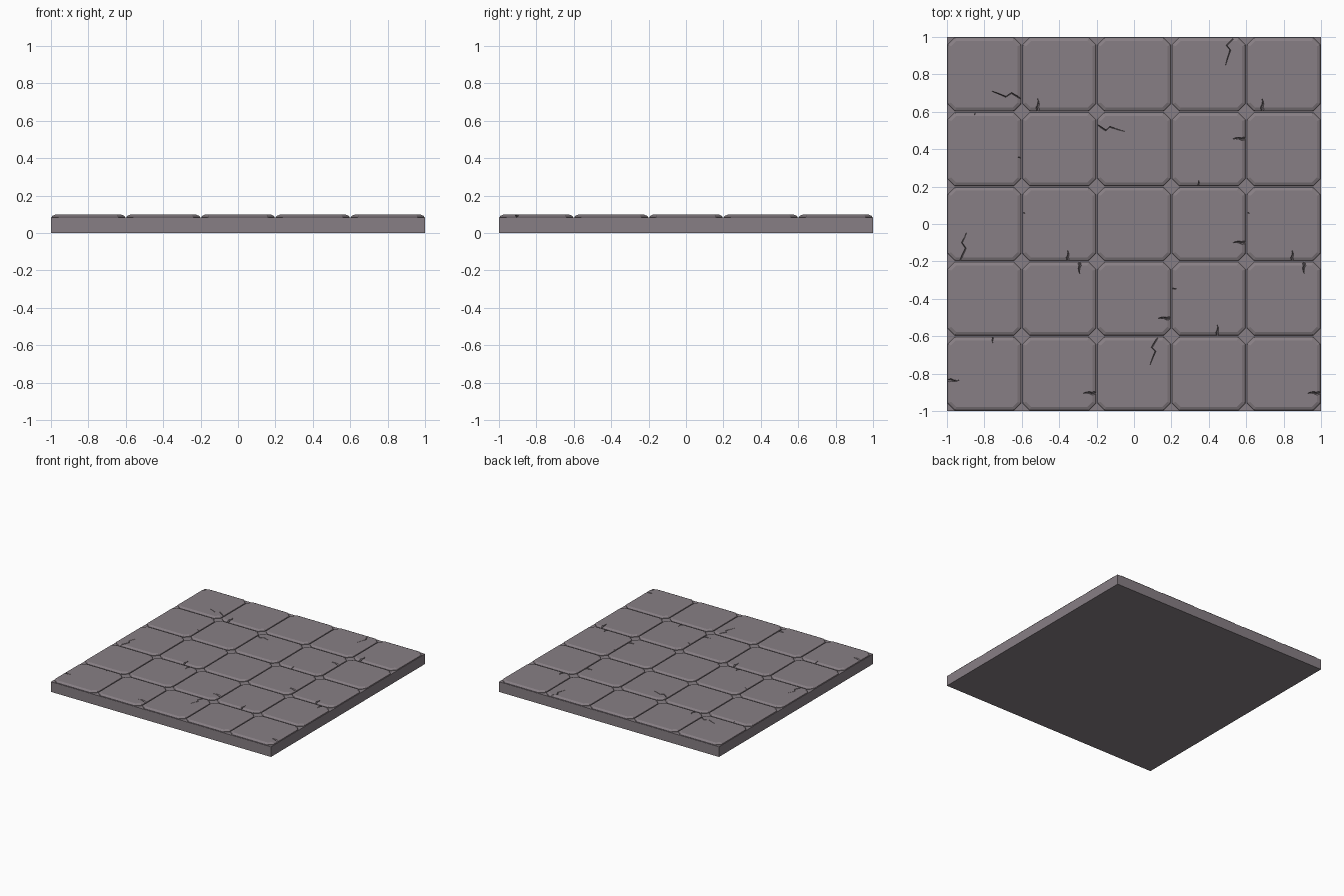
import bpy, bmesh
from mathutils import Vector

if "Cube" in bpy.data.objects:
    bpy.data.objects.remove(bpy.data.objects["Cube"])

stone = bpy.data.materials.new("grey_purple_stone")
stone.diffuse_color = (0.245, 0.212, 0.232, 1)
stone.use_nodes = True
stone.node_tree.nodes["Principled BSDF"].inputs["Base Color"].default_value = stone.diffuse_color


def make_object(name, bm):
    bmesh.ops.recalc_face_normals(bm, faces=bm.faces[:])
    mesh = bpy.data.meshes.new(name)
    bm.to_mesh(mesh)
    bm.free()
    mesh.materials.append(stone)
    ob = bpy.data.objects.new(name, mesh)
    bpy.context.collection.objects.link(ob)
    return ob


def loft(bm, rings):
    """Closed solid through rings of equal point count."""
    rings = [[bm.verts.new(p) for p in r] for r in rings]
    n = len(rings[0])
    for a, b in zip(rings, rings[1:]):
        for i in range(n):
            j = (i + 1) % n
            bm.faces.new((a[i], a[j], b[j], b[i]))
    bm.faces.new(rings[0][::-1])
    bm.faces.new(rings[-1])


def octagon(cx, cy, inset, z):
    h = 0.2 - inset
    k = h - (0.04 - 0.586 * inset)
    pts = [(h, -k), (h, k), (k, h), (-k, h), (-h, k), (-h, -k), (-k, -h), (k, -h)]
    return [(cx + x, cy + y, z) for x, y in pts]


# Base slab, also the floor of the grooves
bm = bmesh.new()
loft(bm, [[(-1, -1, z), (1, -1, z), (1, 1, z), (-1, 1, z)] for z in (0, 0.083)])
make_object("base_slab", bm)

# Paving tiles: clipped corners and a bevelled rim
PROFILE = [(0.004, 0.07), (0.004, 0.087), (0.008, 0.092), (0.022, 0.098)]
bm = bmesh.new()
for ix in range(5):
    for iy in range(5):
        cx, cy = -0.8 + 0.4 * ix, -0.8 + 0.4 * iy
        loft(bm, [octagon(cx, cy, d, z) for d, z in PROFILE])
tiles = make_object("paving_tiles", bm)


def groove(bm, path, widths, bottom):
    """V-shaped cutter along a flat path."""
    path = [Vector((x, y, 0)) for x, y in path]
    d = (path[-1] - path[0]).normalized()
    side = Vector((-d.y, d.x, 0))
    up, low = Vector((0, 0, 0.112)), Vector((0, 0, bottom))
    loft(bm, [[p + side * w + up, p - side * w + up, p + low]
              for p, w in zip(path, widths)])


bm = bmesh.new()

# Long zigzag cracks
CRACKS = [
    [(0.53, 0.99), (0.495, 0.955), (0.515, 0.93), (0.49, 0.85)],
    [(-0.605, 0.67), (-0.655, 0.70), (-0.685, 0.68), (-0.76, 0.71)],
    [(-0.195, 0.53), (-0.15, 0.50), (-0.13, 0.52), (-0.05, 0.495)],
    [(-0.93, -0.195), (-0.90, -0.13), (-0.92, -0.10), (-0.895, -0.045)],
    [(0.125, -0.61), (0.095, -0.66), (0.115, -0.68), (0.085, -0.755)],
]
for path in CRACKS:
    groove(bm, path, (0.008, 0.007, 0.006, 0.001), 0.085)

# Chipped edges: x, y on the tile edge, direction, length
U, D, L, R = (0, 1), (0, -1), (-1, 0), (1, 0)
CHIPS = [
    (-0.515, 0.6, U, 0.07), (0.685, 0.6, U, 0.07), (-0.85, 0.6, D, 0.02),
    (0.6, 0.455, L, 0.07), (-0.6, 0.355, L, 0.025), (0.345, 0.2, U, 0.035),
    (-0.6, 0.06, R, 0.025), (0.6, 0.06, R, 0.025), (0.6, -0.10, L, 0.07),
    (-0.355, -0.2, U, 0.06), (0.845, -0.2, U, 0.06), (-0.29, -0.2, D, 0.065),
    (0.91, -0.2, D, 0.065), (0.2, -0.345, R, 0.03), (0.2, -0.505, L, 0.07),
    (0.445, -0.6, U, 0.06), (-0.755, -0.6, D, 0.035), (-1, -0.835, R, 0.065),
    (-0.2, -0.905, L, 0.07), (1, -0.905, L, 0.07),
]
for x, y, (dx, dy), length in CHIPS:
    s = length / 0.07
    path = [(x + dx * length * t - dy * o * s, y + dy * length * t + dx * o * s)
            for t, o in ((0, 0), (0.35, 0.002), (0.6, -0.004), (1, 0))]
    groove(bm, path, [w * s for w in (0.026, 0.014, 0.009, 0.001)], 0.0815)
cutter = make_object("crack_cutter", bm)
cutter.hide_render = True

# Carve the cracks and chips, then drop the cutter
mod = tiles.modifiers.new("cracks", 'BOOLEAN')
mod.operation = 'DIFFERENCE'
mod.solver = 'EXACT'
mod.object = cutter
bpy.context.view_layer.objects.active = tiles
tiles.select_set(True)
bpy.ops.object.modifier_apply(modifier=mod.name)
bpy.data.objects.remove(cutter, do_unlink=True)
